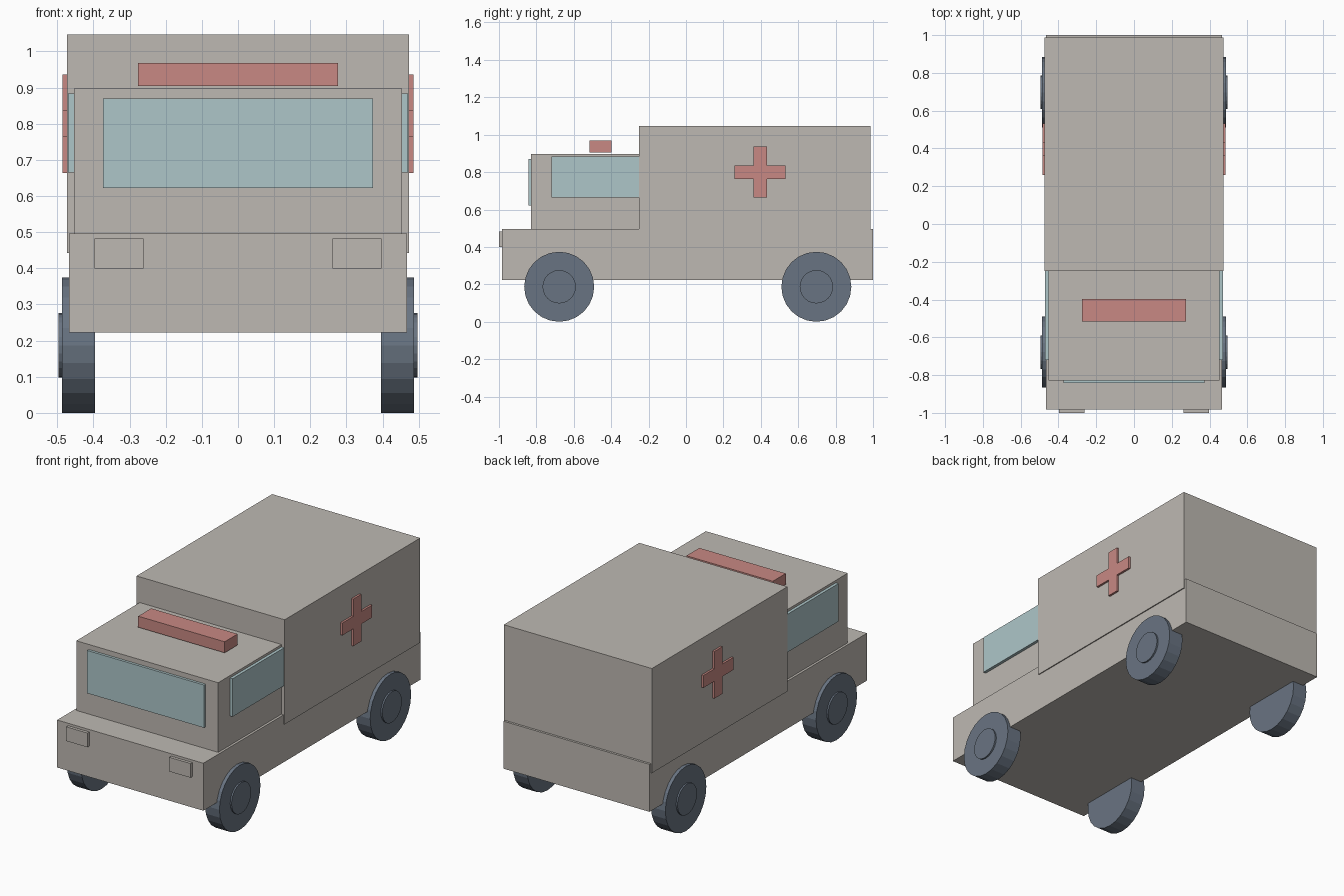
import bpy, bmesh, math
from mathutils import Matrix

if "Cube" in bpy.data.objects:
    bpy.data.objects.remove(bpy.data.objects["Cube"])


def material(name, rgb):
    m = bpy.data.materials.new(name)
    m.diffuse_color = (*rgb, 1)
    m.use_nodes = True
    m.node_tree.nodes["Principled BSDF"].inputs["Base Color"].default_value = m.diffuse_color
    return m


BODY = material("warm grey paint", (0.515, 0.485, 0.448))
GLASS = material("pale blue glass", (0.423, 0.565, 0.584))
RED = material("soft red", (0.577, 0.25, 0.227))
TYRE = material("slate tyre", (0.141, 0.174, 0.223))


def add_object(name, bm, mat):
    bmesh.ops.recalc_face_normals(bm, faces=bm.faces)
    mesh = bpy.data.meshes.new(name)
    bm.to_mesh(mesh)
    bm.free()
    mesh.materials.append(mat)
    ob = bpy.data.objects.new(name, mesh)
    bpy.context.collection.objects.link(ob)
    return ob


def box(name, x, y, z, mat):
    """Box from (min, max) ranges on each axis."""
    bm = bmesh.new()
    bmesh.ops.create_cube(bm, size=1)
    for v in bm.verts:
        v.co = [(r[0] + r[1]) / 2 + c * (r[1] - r[0]) for r, c in zip((x, y, z), v.co)]
    return add_object(name, bm, mat)


def disc(name, x0, x1, y, z, radius, mat, sides=24):
    """Cylinder whose axis runs along x."""
    bm = bmesh.new()
    bmesh.ops.create_cone(bm, cap_ends=True, segments=sides, radius1=radius,
                          radius2=radius, depth=abs(x1 - x0),
                          matrix=Matrix.Translation(((x0 + x1) / 2, y, z))
                          @ Matrix.Rotation(math.pi / 2, 4, 'Y'))
    return add_object(name, bm, mat)


def cross(name, x0, x1, y, z, arm, half, mat):
    """Twelve-sided plus shape in the yz plane, extruded along x."""
    quarter = [(arm, -half), (arm, half), (half, half)]
    pts = []
    for _ in range(4):
        pts += quarter
        quarter = [(-b, a) for a, b in quarter]
    bm = bmesh.new()
    face = bm.faces.new([bm.verts.new((x0, y + a, z + b)) for a, b in pts])
    ext = bmesh.ops.extrude_face_region(bm, geom=[face])
    for v in ext["geom"]:
        if isinstance(v, bmesh.types.BMVert):
            v.co.x = x1
    return add_object(name, bm, mat)


# Main body volumes
box("chassis", (-0.467, 0.467), (-0.983, 1.0), (0.222, 0.496), BODY)
box("cab", (-0.453, 0.453), (-0.828, -0.24), (0.49, 0.898), BODY)
box("rear_compartment", (-0.473, 0.473), (-0.25, 0.987), (0.442, 1.046), BODY)

# Windscreen and roof light bar
box("windscreen", (-0.373, 0.373), (-0.843, -0.825), (0.622, 0.869), GLASS)
box("light_bar", (-0.276, 0.276), (-0.516, -0.398), (0.904, 0.968), RED)

for s, side in ((-1, "left"), (1, "right")):
    # Headlights, side windows and crosses
    box(side + "_headlight", sorted((s * 0.261, s * 0.397)), (-1.0, -0.98), (0.40, 0.482), BODY)
    box(side + "_window", sorted((s * 0.45, s * 0.470)), (-0.72, -0.245), (0.665, 0.884), GLASS)
    cross(side + "_cross", s * 0.47, s * 0.485, 0.396, 0.80, 0.136, 0.036, RED)
    # Wheels with raised hubs
    for y, end in ((-0.678, "front"), (0.697, "rear")):
        disc(f"{end}_{side}_wheel", s * 0.396, s * 0.487, y, 0.187, 0.187, TYRE)
        disc(f"{end}_{side}_hub", s * 0.48, s * 0.496, y, 0.187, 0.089, TYRE)
